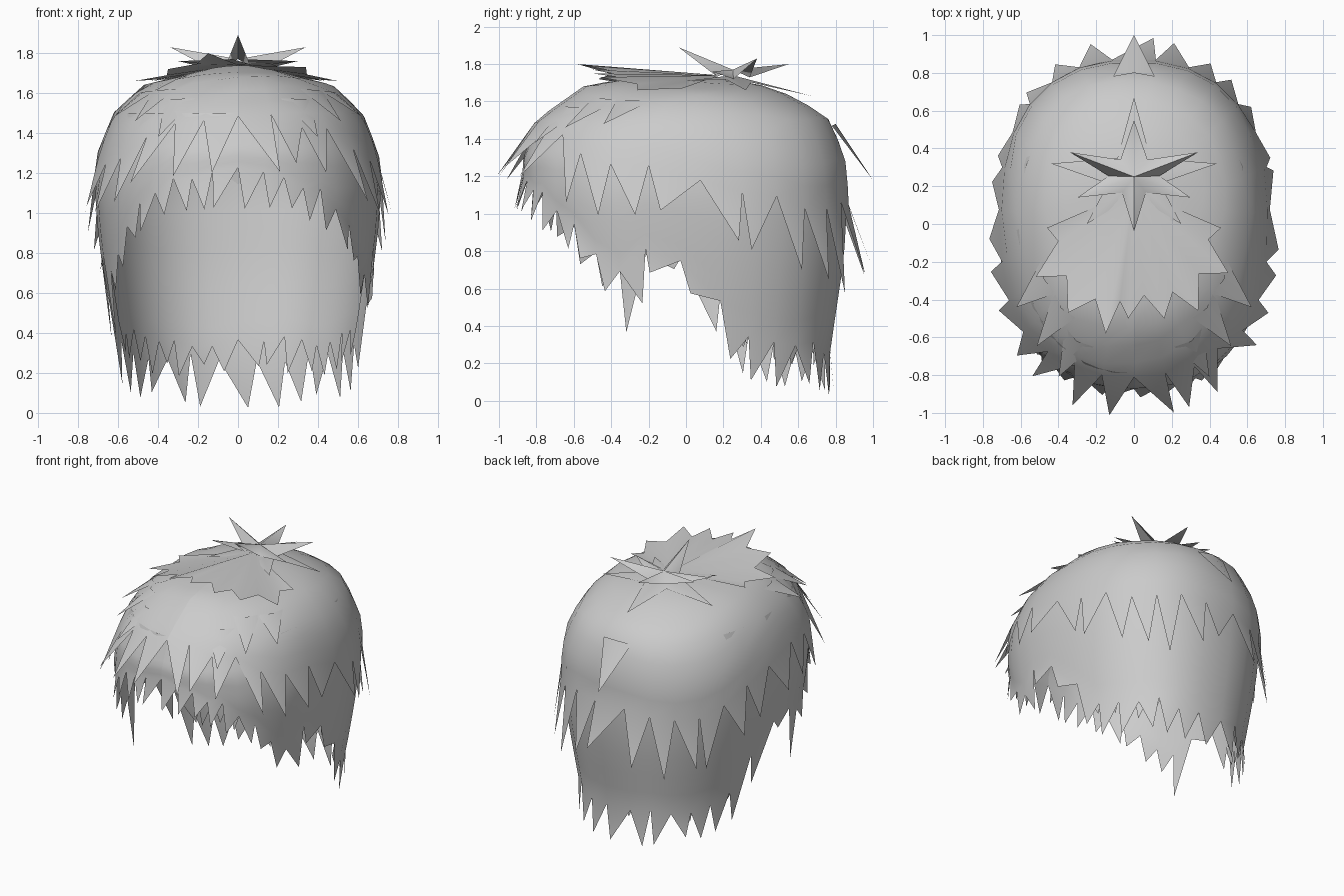
import bpy, math, random
from mathutils import Vector

if "Cube" in bpy.data.objects:
    bpy.data.objects.remove(bpy.data.objects["Cube"])

random.seed(4)
hair = bpy.data.materials.new("hair_grey")
hair.diffuse_color = (0.6, 0.6, 0.6, 1)
hair.use_nodes = True
hair.node_tree.nodes["Principled BSDF"].inputs["Base Color"].default_value = hair.diffuse_color

# Head profile levels: front z, side z, back z, centre y, front y, back y, half width
LEVELS = [
    (1.73, 1.72, 1.72, .18, .18, .18, 0),
    (1.74, 1.70, 1.70, .12, -.14, .36, .22),
    (1.69, 1.64, 1.62, .04, -.52, .58, .46),
    (1.50, 1.50, 1.50, 0, -.79, .76, .61),
    (1.30, 1.30, 1.30, 0, -.87, .84, .69),
    (1.10, 1.10, 1.10, 0, -.88, .86, .715),
    (.90, .90, .90, 0, -.85, .86, .70),
    (.70, .70, .70, 0, -.82, .84, .675),
    (.50, .50, .50, 0, -.80, .81, .645),
    (.30, .30, .30, 0, -.78, .78, .61),
    (0, 0, 0, 0, -.75, .74, .57),
]


def make(name, verts, faces, angle=50):
    me = bpy.data.meshes.new(name)
    me.from_pydata([tuple(v) for v in verts], [], faces)
    me.materials.append(hair)
    ob = bpy.data.objects.new(name, me)
    bpy.context.collection.objects.link(ob)
    bpy.context.view_layer.objects.active = ob
    ob.select_set(True)
    bpy.ops.object.shade_smooth_by_angle(angle=math.radians(angle))
    ob.select_set(False)
    return ob


def level_of(z):
    """Level number for a height below the crown."""
    for k in range(3, 10):
        a, b = LEVELS[k][0], LEVELS[k + 1][0]
        if z >= b:
            return k + (a - z) / (a - b)
    return 10


def hull(a, k, out=0):
    """Point on the head at angle a (0 = back) and level k, pushed outward."""
    i = min(int(k), 9)
    zf, zs, zb, m, f, b, w = [p + (q - p) * (k - i) for p, q in zip(LEVELS[i], LEVELS[i + 1])]
    s, c = math.sin(a), math.cos(a)
    e = 1 - .15 * min(1, max(0, (k - 1.5) / 2.5))      # boxier lower down
    z = zs * s * s + (zb if c > 0 else zf) * c * c
    ps = math.copysign(abs(s) ** e, s)
    pc = math.copysign(abs(c) ** e, c)
    y = m + ((b - m) if c > 0 else (m - f)) * pc
    return Vector((w * ps + out * s, y + out * c, z))


def hem_at(table, a):
    d = abs((math.degrees(a) + 180) % 360 - 180)
    for p, q in zip(table, table[1:]):
        if d <= q[0]:
            t = (d - p[0]) / (q[0] - p[0])
            return [p[j] + (q[j] - p[j]) * t for j in (1, 2)]
    return table[-1][1:]


def shell(name, table, n, start, out, side, flare, span=180, warp=0., jitter=.05):
    """Curtain of hair from a start level down to a hem with one spike per column."""
    rows, verts, faces = 9, [], []
    angs = [math.radians(-span + 2 * span * i / n) for i in range(n + 1)]
    angs = [a + warp * math.sin(a) for a in angs]      # wider spikes at the back
    for a in angs:
        end = level_of(hem_at(table, a)[0] + random.uniform(-.03, .03))
        for r in range(rows + 1):
            t = r / rows
            verts.append(hull(a, start + (end - start) * t, out * min(1, t * 3)))
    if span == 180:                       # close the ring exactly
        verts[-rows - 1:] = verts[:rows + 1]
    R = rows + 1
    for i in range(n):
        for r in range(rows):
            p = i * R + r
            faces.append((p, p + R, p + R + 1, p + 1))
        a = angs[i] + (angs[i + 1] - angs[i]) * random.uniform(.1, .9)
        tip = hem_at(table, a)[1] + random.uniform(-jitter / 2, jitter)
        push = out + side + (flare - side) * math.cos(a) ** 2
        verts.append(hull(a, level_of(max(tip, 0)), push))
        faces.append((i * R + rows, (i + 1) * R + rows, len(verts) - 1))
    return make(name, verts, faces)


def fan(name, centre, tips, f, drop=0, closed=True):
    """Star or fan of folded spikes; valleys sit between neighbouring tips."""
    c = Vector(centre)
    T = [Vector(t) for t in tips]
    verts, faces = [c], []
    n = len(T)
    for i, t in enumerate(T):
        verts.append(t)
        v = c + ((t + T[(i + 1) % n]) / 2 - c) * f
        v.z -= drop
        verts.append(v)
    for i in range(2 * n if closed else 2 * n - 2):
        faces.append((0, 1 + (i + 1) % (2 * n), 1 + i))
    return make(name, verts, faces, 80)


def lock(name, left, right, tip, ridge):
    """Single folded spike of hair."""
    make(name, [left, ridge, right, tip], [(0, 3, 1), (1, 3, 2)], 80)


# Hems: angle from back, valley height, tip height
upper = [(0, 1.08, .80), (25, 1.02, .57), (45, 1.0, .64), (65, 1.1, .77), (85, 1.18, .95),
         (97, 1.25, 1.0), (120, 1.25, .98), (140, 1.4, 1.1), (160, 1.48, 1.2), (180, 1.5, 1.22)]
lower = [(0, .27, .01), (20, .28, .02), (45, .30, .09), (68, .36, .08), (78, .52, .28),
         (88, .72, .55), (97, .86, .82), (102, .8, .6), (106, .72, .37), (110, .71, .38),
         (116, .72, .55), (124, .85, .66), (135, 1.0, .86), (160, 1.17, 1.0), (180, 1.2, 1.03)]
inner = [(0, .36, .2), (45, .36, .2), (80, .45, .3)]

shell("upper_hair_layer", upper, 27, 0, .015, .045, .13)
shell("lower_hair_layer", lower, 35, 3, 0, .015, .05, warp=.25, jitter=.03)
shell("inner_back_layer", inner, 16, 4.5, -.025, .01, .01, span=76)

# Spike standing off the back, and small spikes swept off the temples
lock("back_lock", (.11, .78, 1.47), (-.11, .78, 1.47), (0, 1.0, 1.18), (0, .80, 1.48))
for s, side in ((1, "right"), (-1, "left")):
    for deg, k0, k1 in ((118, 2.3, 3.1), (135, 2.3, 3.2), (150, 2.6, 3.6)):
        a = math.radians(deg) * s
        ends = [hull(a + .16, k0, .012), hull(a - .16, k0, .012)]
        lock(f"{side}_temple_lock_{deg}", ends[0], ends[1], hull(a, k1, .08),
             hull(a, k0, .03))

# Raised locks swept forward over the forehead
fan("front_top_locks", (0, .18, 1.74),
    [(.46, -.02, 1.67), (.50, -.26, 1.66), (.34, -.46, 1.73), (.16, -.5, 1.75), (-.03, -.5, 1.77),
     (-.15, -.58, 1.80), (-.35, -.47, 1.72), (-.52, -.28, 1.66), (-.46, -.02, 1.67)],
    .82, .01, False)

# Crown tuft: lower points then upper star
fan("crown_lower_tuft", (0, .25, 1.74),
    [(0, .67, 1.63), (.44, .32, 1.66), (.25, 0, 1.71), (-.25, 0, 1.71), (-.44, .32, 1.66)], .4)
fan("crown_star", (0, .25, 1.77),
    [(0, .55, 1.80), (.34, .38, 1.83), (.30, .14, 1.76), (0, -.04, 1.89),
     (-.30, .14, 1.76), (-.34, .38, 1.83)], .42, .06)
